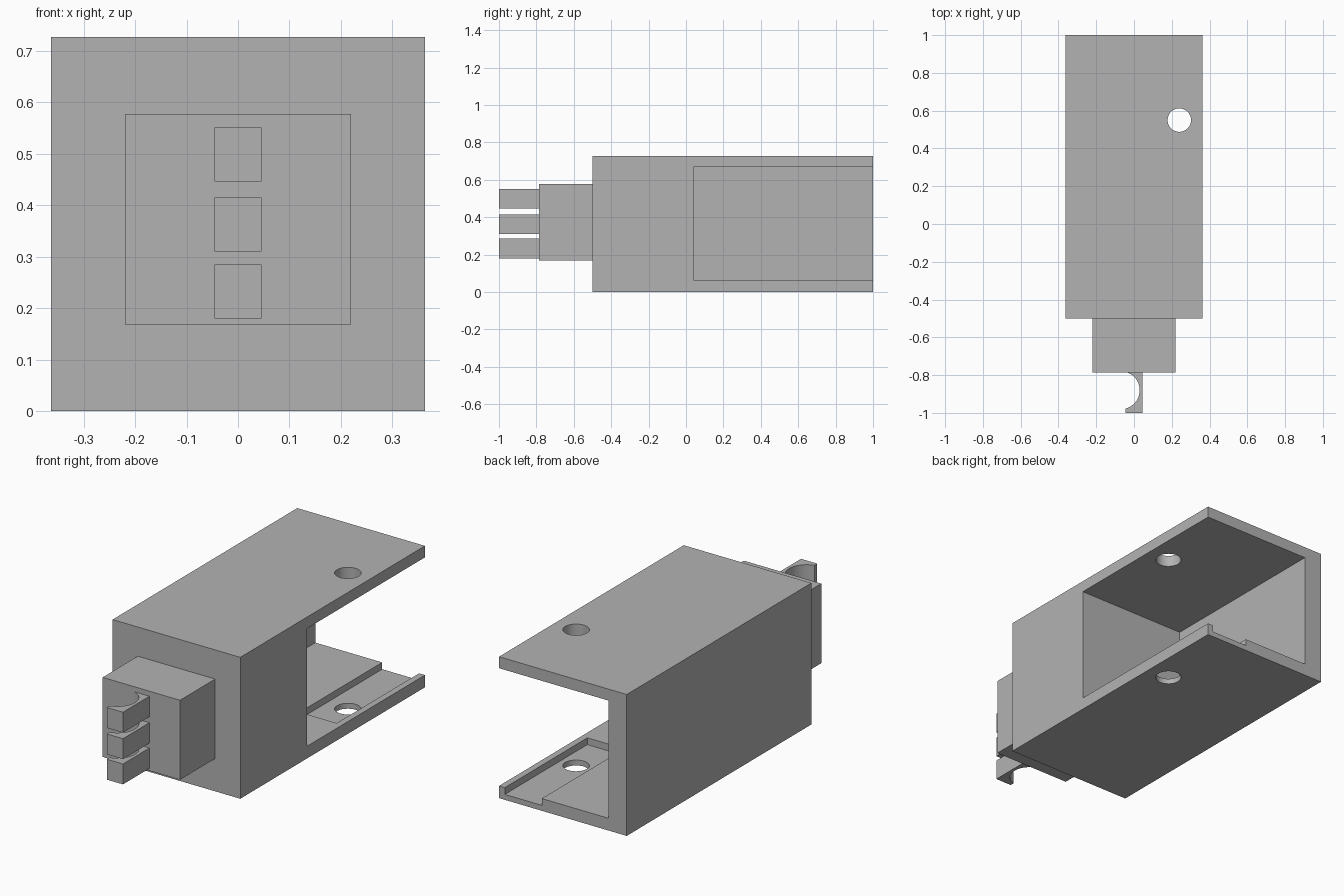
import bpy
import bmesh
from math import cos, sin, pi, acos, radians

default = bpy.data.objects.get("Cube")
if default:
    bpy.data.objects.remove(default, do_unlink=True)

grey = bpy.data.materials.new("plain_grey")
grey.use_nodes = True
GREY = (0.45, 0.45, 0.45, 1)
grey.diffuse_color = GREY
grey.node_tree.nodes["Principled BSDF"].inputs["Base Color"].default_value = GREY


def prism(name, outline, z0, z1):
    """Extrude a counter-clockwise xy outline from z0 to z1."""
    bm = bmesh.new()
    face = bm.faces.new([bm.verts.new((x, y, z0)) for x, y in outline])
    ext = bmesh.ops.extrude_face_region(bm, geom=[face])["geom"]
    for v in ext:
        if isinstance(v, bmesh.types.BMVert):
            v.co.z = z1
    bmesh.ops.recalc_face_normals(bm, faces=bm.faces)
    mesh = bpy.data.meshes.new(name)
    bm.to_mesh(mesh)
    bm.free()
    mesh.materials.append(grey)
    obj = bpy.data.objects.new(name, mesh)
    bpy.context.collection.objects.link(obj)
    return obj


def box(name, x0, x1, y0, y1, z0, z1):
    return prism(name, [(x0, y0), (x1, y0), (x1, y1), (x0, y1)], z0, z1)


def activate(obj):
    bpy.ops.object.select_all(action='DESELECT')
    obj.select_set(True)
    bpy.context.view_layer.objects.active = obj


def cut(obj, cutter):
    activate(obj)
    mod = obj.modifiers.new("cut", 'BOOLEAN')
    mod.operation = 'DIFFERENCE'
    mod.solver = 'EXACT'
    mod.object = cutter
    bpy.ops.object.modifier_apply(modifier=mod.name)
    bpy.data.objects.remove(cutter, do_unlink=True)


def smooth(obj):
    activate(obj)
    bpy.ops.object.shade_smooth_by_angle(angle=radians(30))


W, H = 0.363, 0.727

# Housing: open at the back and on the +x side
housing = box("housing", -W, W, -0.5, 1, 0, H)
cut(housing, box("cavity_cutter", -0.26, W + 1, 0.04, 2, 0.063, 0.668))
# Shallow channel in the floor, leaving a thin lip along the open side
cut(housing, box("channel_cutter", 0.12, 0.33, 0.33, 2, 0.028, 0.3))
# Screw hole through roof and floor
circle = [(0.24 + 0.062 * cos(a), 0.55 + 0.062 * sin(a))
          for a in (2 * pi * i / 48 for i in range(48))]
cut(housing, prism("hole_cutter", circle, -1, 2))
smooth(housing)

# Plug block on the front
box("plug_block", -0.22, 0.22, -0.785, -0.5, 0.168, 0.577)

# Three contact prongs, each hollowed by a round notch on the -x side
P, CX, CY, R = 0.046, -0.07, -0.88, 0.1
reach = acos((-P - CX) / R)
arc = [(CX + R * cos(a), CY + R * sin(a))
       for a in (reach - 2 * reach * i / 32 for i in range(33))]
outline = arc + [(-P, -1), (P, -1), (P, -0.785)]
for name, z in (("lower", 0.18), ("middle", 0.31), ("upper", 0.446)):
    smooth(prism(name + "_prong", outline, z, z + 0.105))
